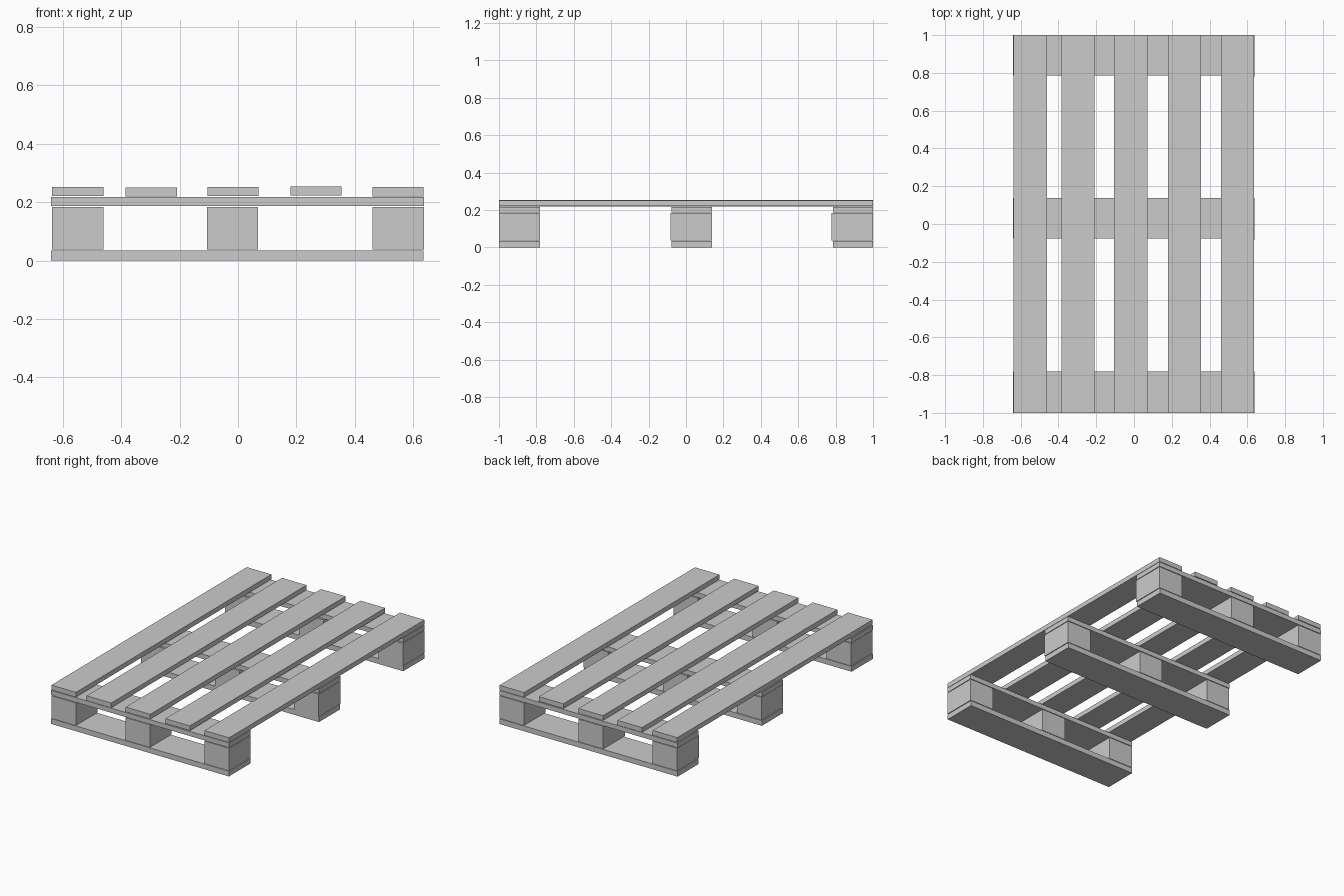
import bpy

if "Cube" in bpy.data.objects:
    bpy.data.objects.remove(bpy.data.objects["Cube"])


def box(name, x0, x1, y0, y1, z0, z1):
    bpy.ops.mesh.primitive_cube_add(
        size=1, location=((x0 + x1) / 2, (y0 + y1) / 2, (z0 + z1) / 2))
    ob = bpy.context.object
    ob.name = name
    ob.scale = (x1 - x0, y1 - y0, z1 - z0)
    bpy.ops.object.transform_apply(location=False, rotation=False, scale=True)
    return ob


# Long deck slats, slightly uneven in spacing and height
slats = [(-0.549, 0.221), (-0.297, 0.219), (-0.017, 0.221), (0.267, 0.222), (0.548, 0.220)]
for i, (x, z) in enumerate(slats):
    box(f"deck_slat_{i + 1}", x - 0.088, x + 0.088, -1.0, 1.0, z, z + 0.031)

# Three cross rows: base board, spacer blocks, upper cross board
rows = {"front": (-1.0, -0.78), "middle": (-0.078, 0.138), "back": (0.785, 1.0)}
for row, (y0, y1) in rows.items():
    box(f"{row}_base_board", -0.64, 0.635, y0, y1, 0.0, 0.034)
    box(f"{row}_cross_board", -0.64, 0.637, y0, y1, 0.187, 0.217)
    shift = -0.006 if row != "front" else 0.0
    for side, x in (("left", -0.549), ("centre", -0.019), ("right", 0.549)):
        box(f"{row}_{side}_block", x - 0.088, x + 0.088, y0 + shift, y1, 0.037, 0.183)
